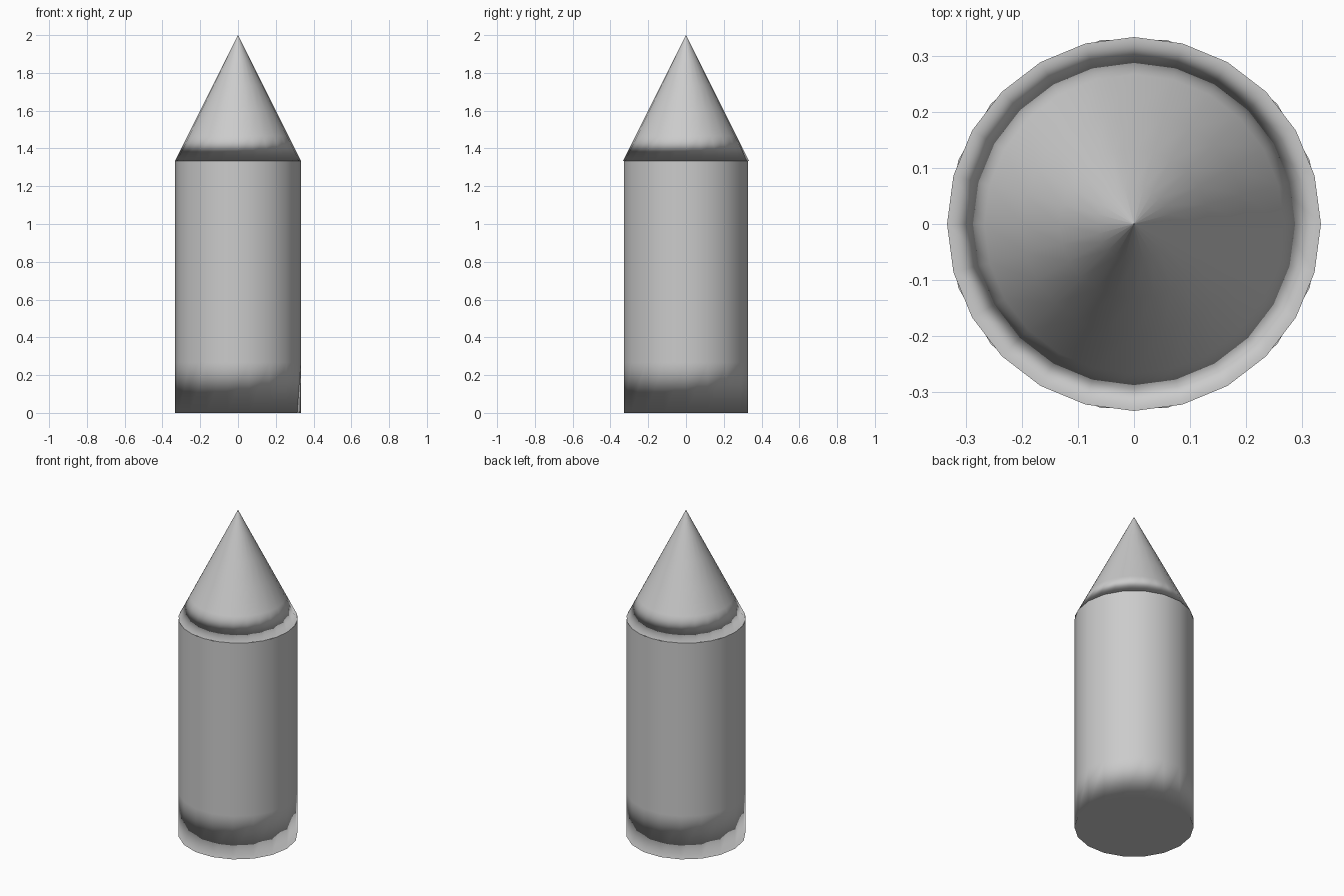
import bpy
import bmesh
from math import cos, sin, tau
from mathutils import Vector

default_cube = bpy.data.objects.get("Cube")
if default_cube:
    bpy.data.objects.remove(default_cube, do_unlink=True)

RADIUS = 1 / 3
BODY_TOP = 4 / 3
TIP = 2.0
STEPS = 5

grey = bpy.data.materials.new("light grey")
grey.use_nodes = True
grey.diffuse_color = (0.6, 0.6, 0.6, 1)
grey.node_tree.nodes["Principled BSDF"].inputs["Base Color"].default_value = (0.6, 0.6, 0.6, 1)


def tapered_tube(name, sides, z0, z1, pointed):
    """Ringed tube with a closed bottom, either open on top or drawn to a tip."""
    bm = bmesh.new()
    rings = []
    for step in range(STEPS if pointed else STEPS + 1):
        t = step / STEPS
        r = RADIUS * (1 - t) if pointed else RADIUS
        rings.append([bm.verts.new((r * cos(tau * i / sides), r * sin(tau * i / sides),
                                    z0 + (z1 - z0) * t)) for i in range(sides)])
    for low, high in zip(rings, rings[1:]):
        for i in range(sides):
            j = (i + 1) % sides
            bm.faces.new((low[i], low[j], high[j], high[i]))
    if pointed:
        tip = bm.verts.new((0, 0, z1))
        for i in range(sides):
            bm.faces.new((rings[-1][i], rings[-1][(i + 1) % sides], tip))
    bm.faces.new(rings[0][::-1])
    for face in bm.faces:
        face.smooth = True

    mesh = bpy.data.meshes.new(name)
    bm.to_mesh(mesh)
    bm.free()
    mesh.materials.append(grey)
    obj = bpy.data.objects.new(name, mesh)
    bpy.context.collection.objects.link(obj)

    # Soft shading: the bottom rim turns down, everything above follows the wall
    slope = RADIUS / (z1 - z0) if pointed else 0
    normals = [Vector((0, 0, -1))] * len(mesh.loops)
    for poly in mesh.polygons:
        for k in poly.loop_indices:
            co = mesh.vertices[mesh.loops[k].vertex_index].co
            if co.z > z0 + 0.001:
                out = co if co.xy.length > 0.001 else poly.center
                flat = out.xy.normalized()
                normals[k] = Vector((flat.x, flat.y, slope)).normalized()
    mesh.normals_split_custom_set(normals)
    return obj


# Straight body, open where the nose sits on it
tapered_tube("body", 18, 0, BODY_TOP, False)

# Pointed nose with its own closed base
tapered_tube("nose_cone", 24, BODY_TOP, TIP, True)
